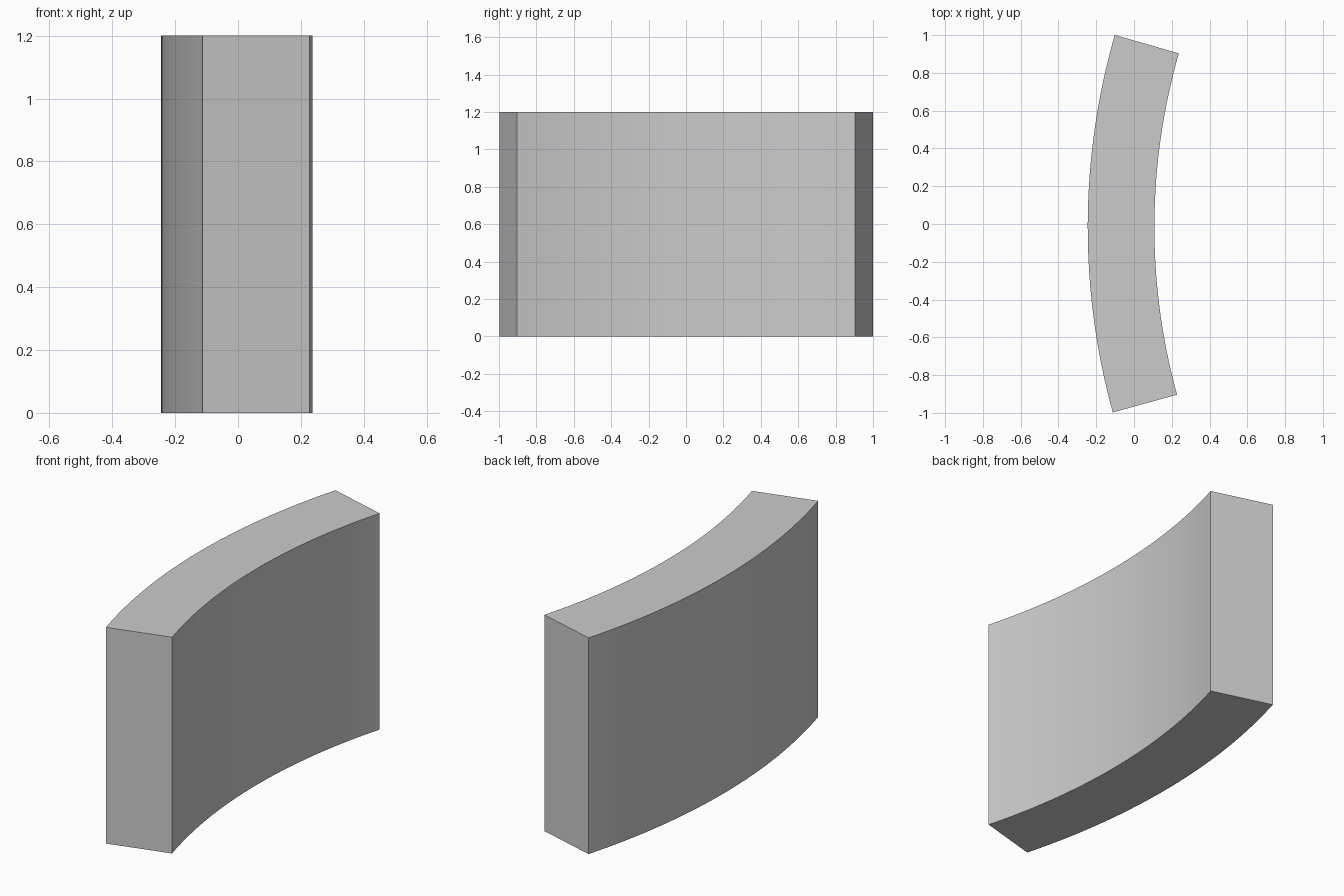
import bpy, bmesh
from math import sin, cos, radians

if "Cube" in bpy.data.objects:
    bpy.data.objects.remove(bpy.data.objects["Cube"])

# Curved wall: arc-shaped footprint extruded upwards
CX, CY = 3.447, -0.017
R_OUT, R_IN = 3.692, 3.339
A_START, A_END = radians(-15.4), radians(16.0)
HEIGHT, STEPS = 1.2, 32


def arc(radius):
    angles = [A_START + (A_END - A_START) * i / STEPS for i in range(STEPS + 1)]
    return [(CX - radius * cos(a), CY + radius * sin(a), 0) for a in angles]


bm = bmesh.new()
outline = arc(R_OUT) + arc(R_IN)[::-1]
base = bm.faces.new([bm.verts.new(p) for p in outline])
top = bmesh.ops.extrude_face_region(bm, geom=[base], use_keep_orig=True)
verts = [g for g in top["geom"] if isinstance(g, bmesh.types.BMVert)]
bmesh.ops.translate(bm, verts=verts, vec=(0, 0, HEIGHT))
bmesh.ops.recalc_face_normals(bm, faces=bm.faces)

mesh = bpy.data.meshes.new("curved_wall")
bm.to_mesh(mesh)
bm.free()
wall = bpy.data.objects.new("curved_wall", mesh)
bpy.context.collection.objects.link(wall)

# Smooth curved sides, sharp edges
bpy.context.view_layer.objects.active = wall
wall.select_set(True)
bpy.ops.object.shade_smooth_by_angle(angle=radians(30))
